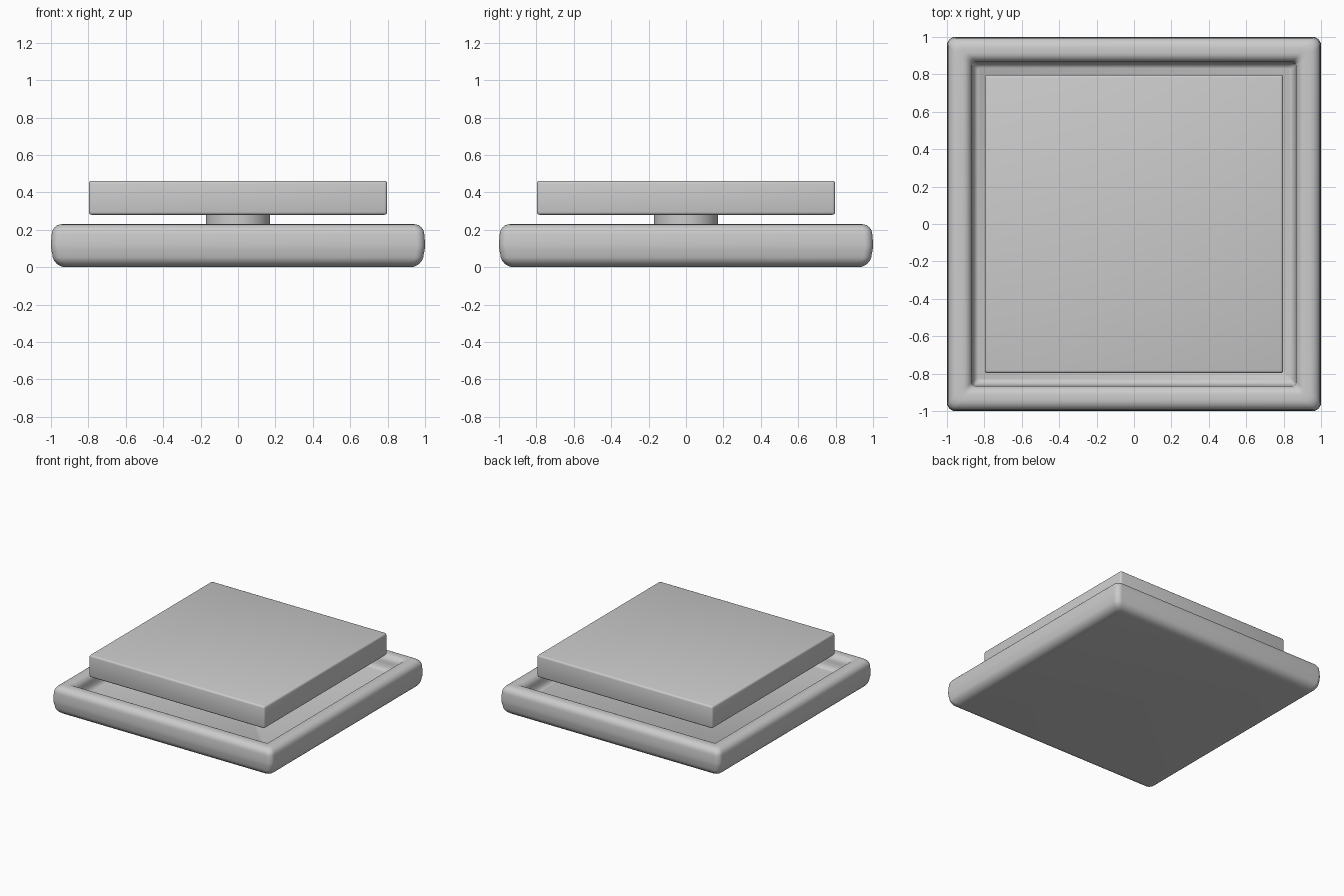
import bpy, bmesh, math

if "Cube" in bpy.data.objects:
    bpy.data.objects.remove(bpy.data.objects["Cube"])


def finish(bm, name, angle=40):
    bmesh.ops.recalc_face_normals(bm, faces=bm.faces)
    me = bpy.data.meshes.new(name)
    bm.to_mesh(me)
    bm.free()
    ob = bpy.data.objects.new(name, me)
    bpy.context.collection.objects.link(ob)
    bpy.ops.object.select_all(action='DESELECT')
    ob.select_set(True)
    bpy.context.view_layer.objects.active = ob
    bpy.ops.object.shade_smooth_by_angle(angle=math.radians(angle))
    return ob


def rounded_square(bm, half, radius, z, steps=6):
    ring = []
    for k in range(4):
        cx = (half - radius) * (1 if k in (0, 3) else -1)
        cy = (half - radius) * (1 if k in (0, 1) else -1)
        for i in range(steps + 1):
            a = math.radians(90 * (k + i / steps))
            ring.append(bm.verts.new((cx + radius * math.cos(a),
                                      cy + radius * math.sin(a), z)))
    return ring


def arc(cx, cz, rx, rz, start, end, n=6):
    angles = [math.radians(start + (end - start) * i / n) for i in range(n + 1)]
    return [(cx + rx * math.cos(a), cz + rz * math.sin(a)) for a in angles]


# Tray: rounded rim section swept around a square, with a sunken floor
section = (arc(0.92, 0.07, 0.073, 0.07, -90, 0)
           + [(0.998, 0.09), (1.0, 0.12), (0.998, 0.155)]
           + arc(0.94, 0.175, 0.056, 0.055, 0, 90)
           + arc(0.915, 0.175, 0.05, 0.055, 90, 180)
           + [(0.86, 0.145), (0.85, 0.125), (0.835, 0.115)])
bm = bmesh.new()
rings = [rounded_square(bm, h, max(0.015, 0.045 - (1 - h) * 0.2), z)
         for h, z in section]
for a, b in zip(rings, rings[1:]):
    n = len(a)
    for i in range(n):
        j = (i + 1) % n
        bm.faces.new((a[i], a[j], b[j], b[i]))
bm.faces.new(rings[0])
bm.faces.new(rings[-1])
finish(bm, "tray")

# Round post between tray floor and plate
bm = bmesh.new()
bmesh.ops.create_cone(bm, cap_ends=True, segments=48, radius1=0.172,
                      radius2=0.172, depth=0.2)
bmesh.ops.translate(bm, verts=bm.verts, vec=(0, 0, 0.205))
finish(bm, "post")

# Square top plate with softened edges
bm = bmesh.new()
bmesh.ops.create_cube(bm, size=1)
bmesh.ops.scale(bm, verts=bm.verts, vec=(1.595, 1.595, 0.182))
bmesh.ops.translate(bm, verts=bm.verts, vec=(0, 0, 0.371))
bmesh.ops.bevel(bm, geom=bm.edges[:], offset=0.015, segments=3,
                profile=0.5, affect='EDGES')
finish(bm, "top_plate")
